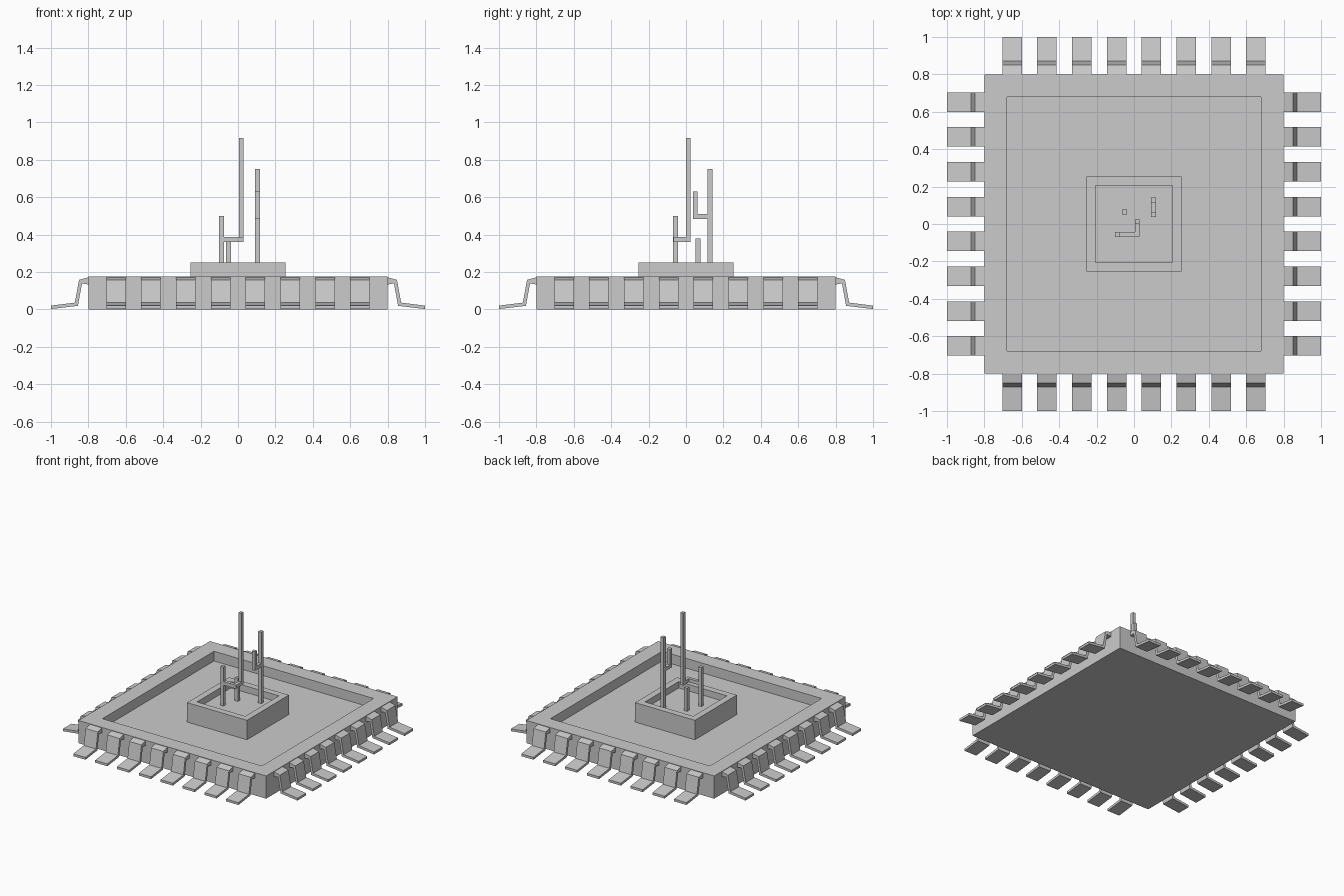
import bpy, bmesh
from math import pi
from mathutils import Matrix

if "Cube" in bpy.data.objects:
    bpy.data.objects.remove(bpy.data.objects["Cube"])


def finish(name, bm):
    bmesh.ops.recalc_face_normals(bm, faces=bm.faces)
    mesh = bpy.data.meshes.new(name)
    bm.to_mesh(mesh)
    bm.free()
    obj = bpy.data.objects.new(name, mesh)
    bpy.context.collection.objects.link(obj)
    return obj


def add_box(bm, lo, hi):
    verts = bmesh.ops.create_cube(bm, size=1)["verts"]
    for v in verts:
        for i in range(3):
            v.co[i] = hi[i] if v.co[i] > 0 else lo[i]


def tray(name, half, z0, z1, rim, floor):
    """Square block with a square pocket sunk into its top."""
    bm = bmesh.new()
    add_box(bm, (-half, -half, z0), (half, half, z1))
    top = max(bm.faces, key=lambda f: f.calc_center_median().z)
    bmesh.ops.inset_region(bm, faces=[top], thickness=rim)
    pocket = bmesh.ops.extrude_discrete_faces(bm, faces=[top])["faces"][0]
    for v in pocket.verts:
        v.co.z = floor
    return finish(name, bm)


def rods(name, boxes):
    bm = bmesh.new()
    for lo, hi in boxes:
        add_box(bm, lo, hi)
    return finish(name, bm)


# Package body and raised centre block
tray("package_body", 0.8, 0, 0.175, 0.17, 0.10)
tray("centre_block", 0.255, 0.10, 0.25, 0.07, 0.20)

# Gull-wing leads, eight per side
profile = [(0.80, 0.171), (0.85, 0.158), (0.872, 0.036), (1.0, 0.02),
           (1.0, 0.002), (0.856, 0.019), (0.834, 0.139), (0.80, 0.133)]
for s, side in enumerate(("right", "back", "left", "front")):
    bm = bmesh.new()
    for i in range(8):
        y = (i - 3.5) * 0.1862
        face = bm.faces.new([bm.verts.new((d, y - 0.052, z)) for d, z in profile])
        ext = bmesh.ops.extrude_face_region(bm, geom=[face], use_keep_orig=True)["geom"]
        bmesh.ops.translate(bm, vec=(0, 0.104, 0),
                            verts=[g for g in ext if isinstance(g, bmesh.types.BMVert)])
    bm.transform(Matrix.Rotation(s * pi / 2, 4, "Z"))
    finish(side + "_leads", bm)

# Branching rod with the tall arm
rods("tall_branched_rod", [
    ((-0.102, -0.07, 0.20), (-0.075, -0.043, 0.50)),
    ((-0.075, -0.067, 0.36), (0.03, -0.043, 0.388)),
    ((0.006, -0.043, 0.36), (0.03, 0.024, 0.388)),
    ((0.006, 0.0, 0.36), (0.03, 0.025, 0.917)),
])

# Rod with a short side arm
rods("side_branched_rod", [
    ((0.092, 0.115, 0.20), (0.118, 0.143, 0.75)),
    ((0.092, 0.037, 0.484), (0.118, 0.115, 0.51)),
    ((0.092, 0.037, 0.484), (0.118, 0.062, 0.63)),
])

# Short plain rod
rods("short_rod", [((-0.064, 0.051, 0.20), (-0.037, 0.078, 0.378))])
